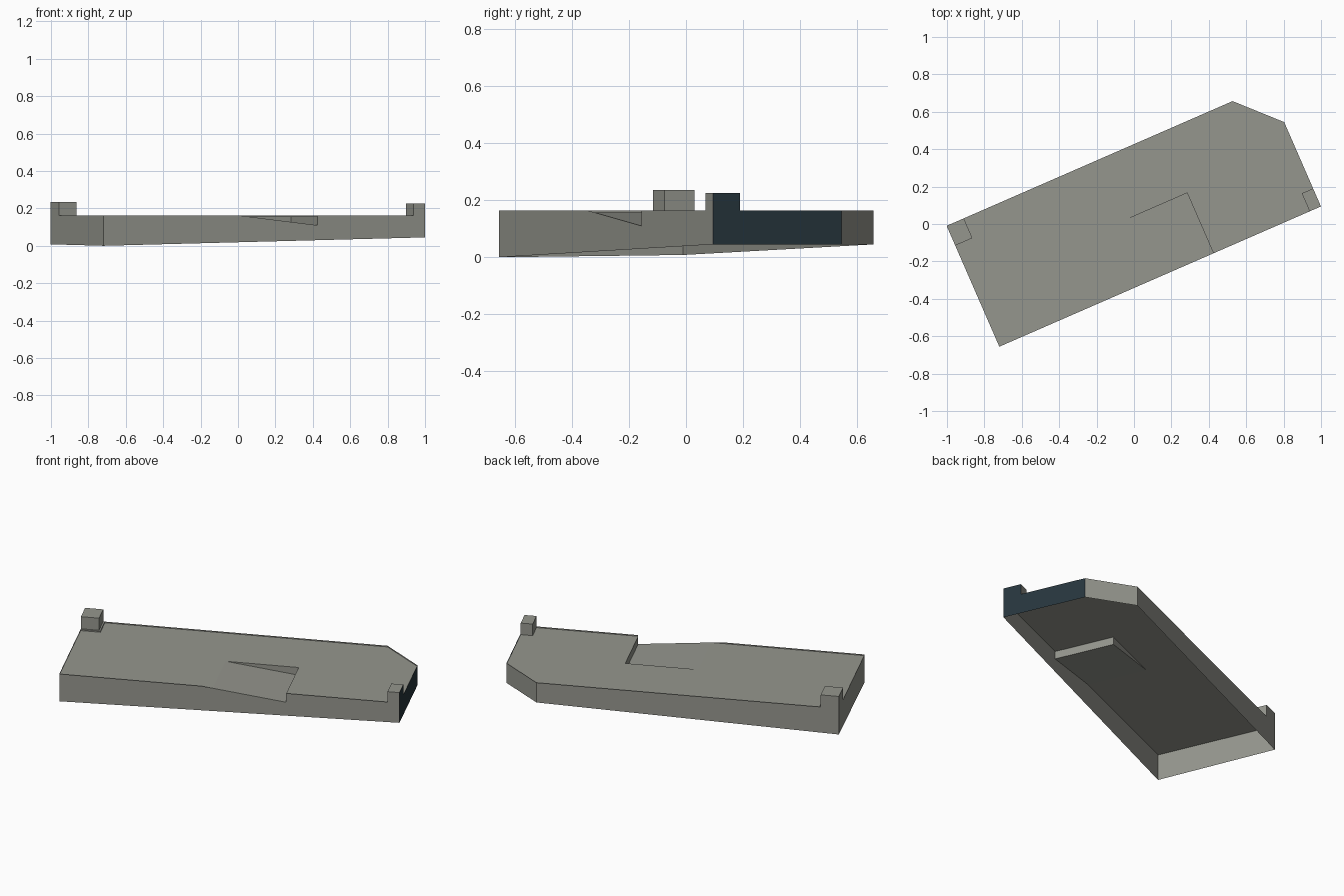
import bpy
from mathutils import Matrix, Vector
import math

if "Cube" in bpy.data.objects:
    bpy.data.objects.remove(bpy.data.objects["Cube"])

TOP, ROOF = 0.163, 0.156          # wall rim and roof deck heights
L, W = 1.876, 0.705               # building plan, in its own turned frame
FRAME = Matrix.Translation((-0.72, -0.656, 0)) @ Matrix.Rotation(math.radians(23.56), 4, 'Z')


def material(name, rgb):
    m = bpy.data.materials.new(name)
    m.diffuse_color = (*rgb, 1)
    m.use_nodes = True
    m.node_tree.nodes["Principled BSDF"].inputs["Base Color"].default_value = m.diffuse_color
    return m


grey = material("warm_concrete_grey", (0.30, 0.305, 0.27))
navy = material("dark_blue_slate", (0.02, 0.036, 0.047))


def part(name, faces, mats=(grey,), navy_end=False):
    """Mesh from polygons given in plan coordinates (along, across, height)."""
    verts, polys = [], []
    for f in faces:
        polys.append(list(range(len(verts), len(verts) + len(f))))
        verts += [FRAME @ Vector(p) for p in f]
    me = bpy.data.meshes.new(name)
    me.from_pydata(verts, [], polys)
    for m in mats:
        me.materials.append(m)
    if navy_end:                  # faces lying on the right end are dark
        axis = FRAME.to_3x3() @ Vector((1, 0, 0))
        for p in me.polygons:
            if p.normal.dot(axis) > 0.99:
                p.material_index = 1
    ob = bpy.data.objects.new(name, me)
    bpy.context.collection.objects.link(ob)
    return ob


def box(name, u0, u1, v0, v1, z0, z1, navy_end=False):
    ring = [(u0, v0), (u1, v0), (u1, v1), (u0, v1)]
    faces = [[(*p, z1) for p in ring]]
    for a, b in zip(ring, ring[1:] + ring[:1]):
        faces.append([(*a, z0), (*b, z0), (*b, z1), (*a, z1)])
    return part(name, faces, (grey, navy) if navy_end else (grey,), navy_end)


# outer walls: plan corners with the sloping ground line under them
plan = [(0, 0), (L, 0), (L, 0.492), (1.668, W), (0, W)]
base = [0.0, 0.045, 0.045, 0.045, 0.008]

# sunken ramp in the deck, open through the front wall
U0, U1, V, LOW = 0.785, 1.249, 0.352, 0.11
US = U0 + (U1 - U0) * (TOP - ROOF) / (TOP - LOW)   # where ramp leaves the deck

walls = []
for i in range(5):
    j = (i + 1) % 5
    a, b = plan[i], plan[j]
    f = [(*a, base[i]), (*b, base[j]), (*b, TOP)]
    if i == 0:                    # notch for the ramp
        f += [(U1, 0, TOP), (U1, 0, LOW), (U0, 0, TOP)]
    walls.append(f + [(*a, TOP)])
part("outer_walls", walls, (grey, navy), True)

# roof deck around the ramp
part("roof_deck", [
    [(0, 0, ROOF), (US, 0, ROOF), (US, V, ROOF), (US, W, ROOF), (0, W, ROOF)],
    [(US, V, ROOF), (U1, V, ROOF), (U1, W, ROOF), (US, W, ROOF)],
    [(U1, 0, ROOF), (L, 0, ROOF), (L, 0.492, ROOF), (1.668, W, ROOF), (U1, W, ROOF)],
])

# ramp floor, side wall and end wall
part("entry_ramp", [
    [(US, 0, ROOF), (U1, 0, LOW), (U1, V, LOW), (US, V, ROOF)],
    [(US, V, ROOF), (U1, V, LOW), (U1, V, ROOF)],
    [(U1, V, LOW), (U1, 0, LOW), (U1, 0, ROOF), (U1, V, ROOF)],
])

# corner roof huts
box("left_hut_plinth", 0, 0.109, W - 0.124, W, ROOF, TOP)
box("left_hut", 0, 0.10, W - 0.115, W, TOP, 0.235)
box("right_hut", 1.81, L, 0, 0.105, ROOF, 0.225, True)
